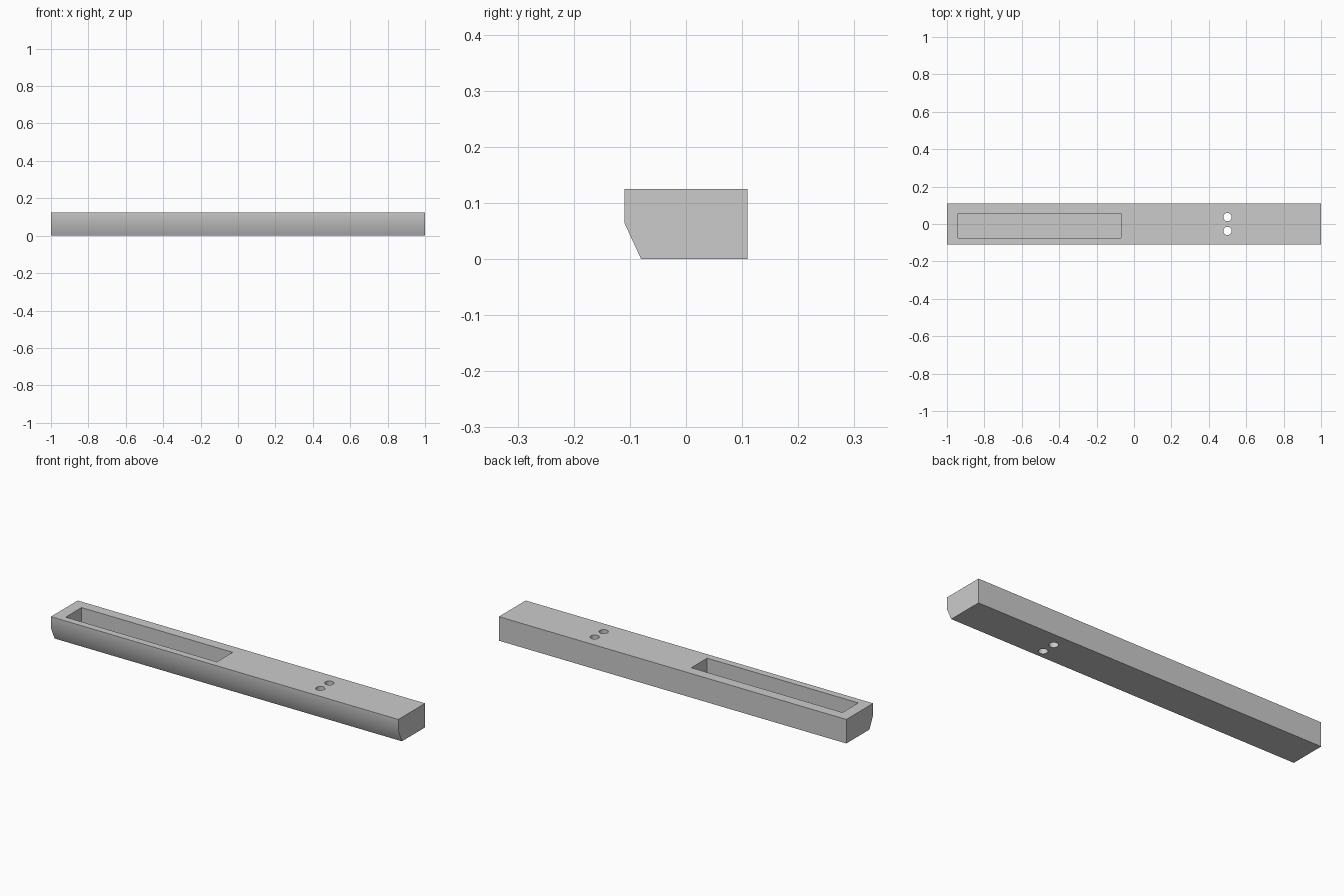
import bpy, bmesh, math
from mathutils import Matrix

if "Cube" in bpy.data.objects:
    bpy.data.objects.remove(bpy.data.objects["Cube"], do_unlink=True)

grey = bpy.data.materials.new("plain grey")
grey.use_nodes = True
COLOUR = (0.6, 0.6, 0.6, 1)
grey.diffuse_color = COLOUR
grey.node_tree.nodes["Principled BSDF"].inputs["Base Color"].default_value = COLOUR


def add_object(name, bm):
    bmesh.ops.recalc_face_normals(bm, faces=bm.faces)
    mesh = bpy.data.meshes.new(name)
    bm.to_mesh(mesh)
    bm.free()
    mesh.materials.append(grey)
    obj = bpy.data.objects.new(name, mesh)
    bpy.context.collection.objects.link(obj)
    return obj


def make_bar(name, profile, length):
    """Extrude a (y, z) profile along x, centred on the origin."""
    bm = bmesh.new()
    face = bm.faces.new([bm.verts.new((-length / 2, y, z)) for y, z in profile])
    ext = bmesh.ops.extrude_face_region(bm, geom=[face])
    verts = [v for v in ext["geom"] if isinstance(v, bmesh.types.BMVert)]
    bmesh.ops.translate(bm, verts=verts, vec=(length, 0, 0))
    return add_object(name, bm)


def cut(target, cutter):
    """Subtract the cutter, then discard it."""
    cutter.hide_render = True
    mod = target.modifiers.new("cut", 'BOOLEAN')
    mod.operation = 'DIFFERENCE'
    mod.solver = 'EXACT'
    mod.object = cutter
    bpy.context.view_layer.objects.active = target
    bpy.ops.object.modifier_apply(modifier=mod.name)
    bpy.data.objects.remove(cutter, do_unlink=True)


# Long bar with a sloped lower front
HEIGHT = 0.125
bar = make_bar("bar", [(-0.11, HEIGHT), (0.11, HEIGHT), (0.11, 0),
                       (-0.08, 0), (-0.11, 0.065)], 2)

# Long rectangular pocket in the top, closed at the bottom
x0, x1, y0, y1, floor, top = -0.94, -0.07, -0.074, 0.056, 0.025, 0.2
bm = bmesh.new()
bmesh.ops.create_cube(bm, size=1, matrix=Matrix.Translation(
    ((x0 + x1) / 2, (y0 + y1) / 2, (floor + top) / 2))
    @ Matrix.Diagonal((x1 - x0, y1 - y0, top - floor, 1)))
cut(bar, add_object("pocket_cutter", bm))

# Pair of round holes right through the bar
for side in (-1, 1):
    bm = bmesh.new()
    bmesh.ops.create_cone(bm, cap_ends=True, segments=32, radius1=0.022,
                          radius2=0.022, depth=0.4,
                          matrix=Matrix.Translation((0.5, side * 0.037, HEIGHT / 2)))
    cut(bar, add_object("hole_cutter", bm))

# Smooth the gentle front bend and hole walls, keep other edges sharp
bpy.ops.object.select_all(action='DESELECT')
bar.select_set(True)
bpy.context.view_layer.objects.active = bar
bpy.ops.object.shade_smooth_by_angle(angle=math.radians(30))
